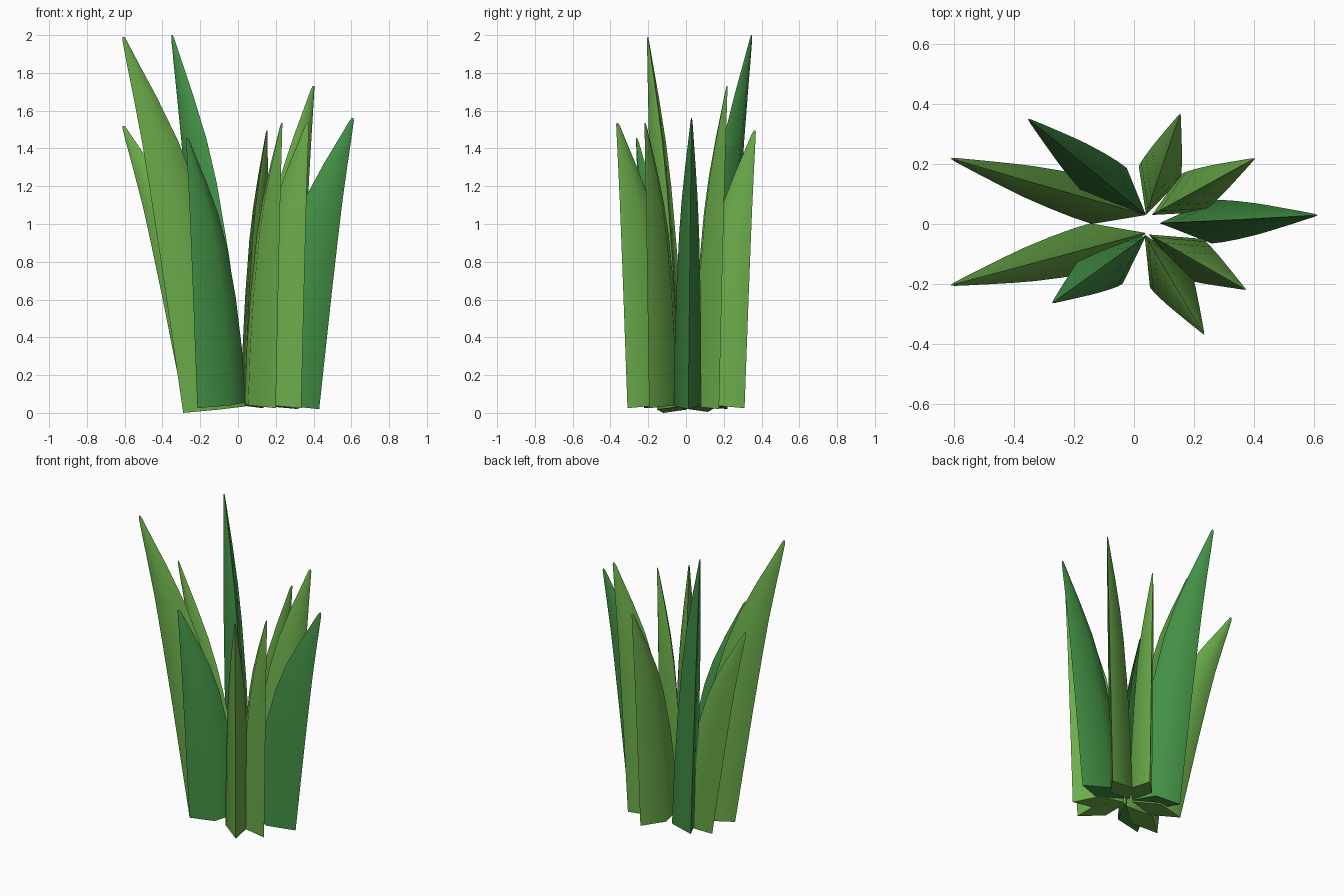
import bpy, bmesh
from math import radians
from mathutils import Vector

if "Cube" in bpy.data.objects:
    bpy.data.objects.remove(bpy.data.objects["Cube"])


def material(name, color):
    m = bpy.data.materials.new(name)
    m.diffuse_color = color
    m.use_nodes = True
    m.node_tree.nodes["Principled BSDF"].inputs["Base Color"].default_value = m.diffuse_color
    return m


light = material("light_green", (0.15, 0.42, 0.07, 1))
dark = material("dark_green", (0.055, 0.28, 0.06, 1))

# Height fraction, outward lean fraction, section size fraction
PROFILE = [(0, 0, 1), (0.2, 0.18, 0.97), (0.4, 0.36, 0.88), (0.6, 0.55, 0.73),
           (0.72, 0.67, 0.58), (0.84, 0.81, 0.37), (0.93, 0.92, 0.19),
           (0.99, 0.99, 0.07), (1, 0.985, 0.03)]


def blade(name, inner, outer, tip, z0, height, width, mat):
    """Tapered diamond-section leaf whose outer edge runs from outer to tip."""
    inner, outer, tip = Vector(inner), Vector(outer), Vector(tip)
    depth0 = (outer - inner).length
    d0 = (outer - inner).normalized()
    d1 = (tip - inner).normalized()
    bm = bmesh.new()
    rings = []
    for t, lean, size in PROFILE:
        edge = outer.lerp(tip, lean)
        d = d0.lerp(d1, t).normalized()
        side = Vector((-d.y, d.x))
        depth, half = depth0 * size, width * size / 2
        z = z0 + (height - z0) * t
        corners = [(edge, 0), (edge - d * depth / 2 + side * half, 0.5),
                   (edge - d * depth, 1), (edge - d * depth / 2 - side * half, 0.5)]
        rings.append([bm.verts.new((p.x, p.y, z + k * 0.1 * depth * (1 - t)))
                      for p, k in corners])
    for a, b in zip(rings, rings[1:]):
        for i in range(4):
            j = (i + 1) % 4
            bm.faces.new((a[i], a[j], b[j], b[i]))
    bm.faces.new(rings[0][::-1])
    bm.faces.new(rings[-1])
    bmesh.ops.recalc_face_normals(bm, faces=bm.faces)
    me = bpy.data.meshes.new(name)
    bm.to_mesh(me)
    bm.free()
    me.materials.append(mat)
    ob = bpy.data.objects.new(name, me)
    bpy.context.collection.objects.link(ob)
    bpy.ops.object.select_all(action='DESELECT')
    ob.select_set(True)
    bpy.context.view_layer.objects.active = ob
    bpy.ops.object.shade_smooth_by_angle(angle=radians(60))


# Leaves around the clump: inner base, outer base, tip, base z, top z, width
LEAVES = [
    ("leaf_left_back", (.04, .03), (-.28, .115), (-.615, .22), .005, 1.52, .15, light),
    ("leaf_back_left_tall", (.04, .03), (-.19, .22), (-.355, .352), .02, 2.0, .16, dark),
    ("leaf_back", (.04, .03), (.13, .31), (.155, .37), .025, 1.495, .145, light),
    ("leaf_back_right", (.06, .03), (.32, .175), (.405, .22), .02, 1.73, .145, light),
    ("leaf_right", (.085, .003), (.43, .012), (.615, .03), .02, 1.56, .145, dark),
    ("leaf_front_right", (.05, -.035), (.335, -.195), (.375, -.22), .025, 1.535, .15, light),
    ("leaf_front", (.035, -.035), (.20, -.31), (.235, -.37), .025, 1.535, .15, light),
    ("leaf_front_left", (.04, -.04), (-.215, -.222), (-.275, -.265), .025, 1.455, .17, dark),
    ("leaf_left_tall", (.04, -.03), (-.29, -.12), (-.615, -.205), .0, 1.99, .16, light),
]
for leaf in LEAVES:
    blade(*leaf)
